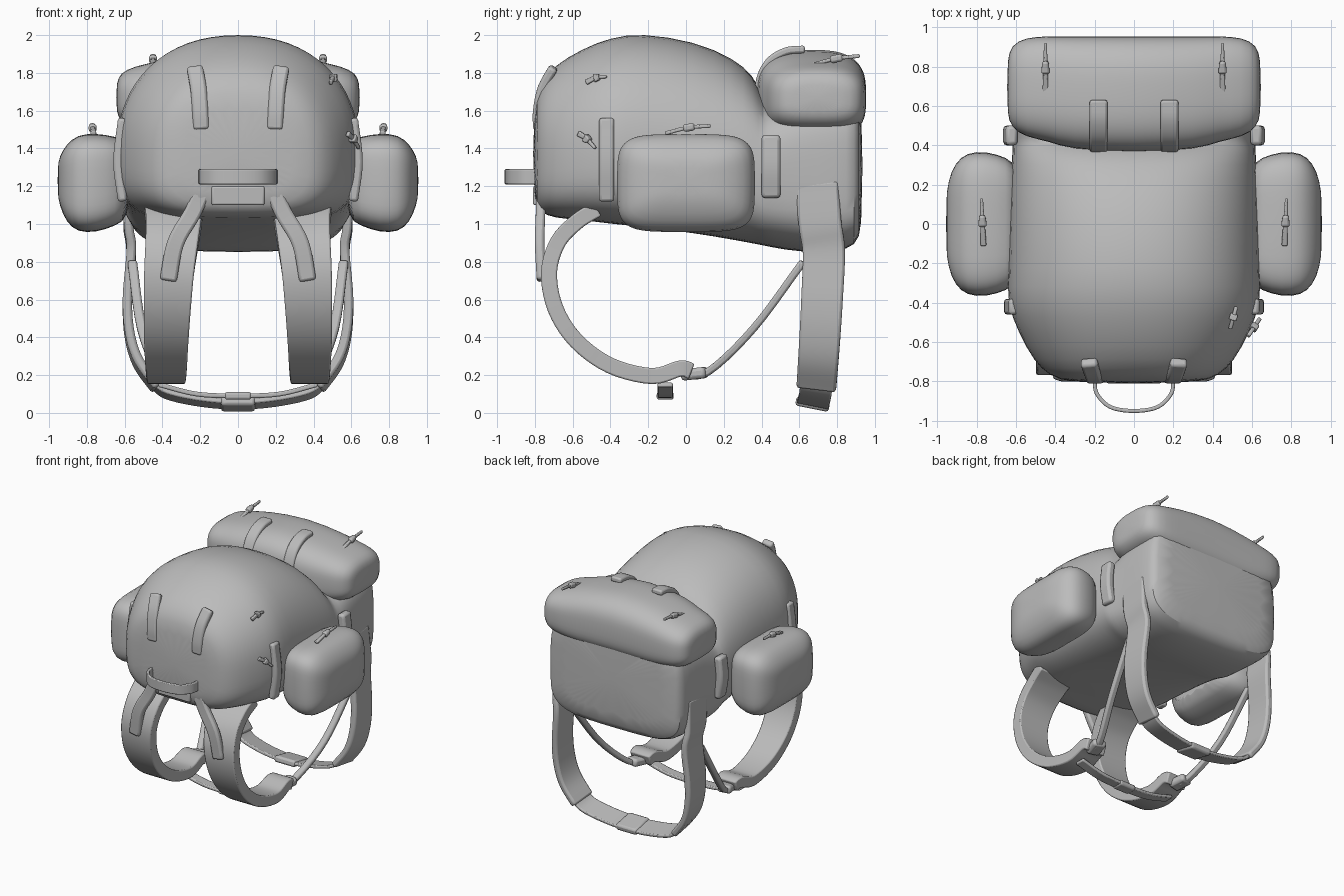
import bpy, bmesh, math
from mathutils import Vector

cube = bpy.data.objects.get("Cube")
if cube:
    bpy.data.objects.remove(cube)

fabric = bpy.data.materials.new("grey fabric")
fabric.use_nodes = True
grey = (0.5, 0.5, 0.5, 1)
fabric.diffuse_color = grey
fabric.node_tree.nodes["Principled BSDF"].inputs["Base Color"].default_value = grey


def skin(name, rings, mirror=False, subdivide=0, bevel=0):
    """Join equal rings of points into a closed tube object."""
    bm = bmesh.new()
    loops = [[bm.verts.new(p) for p in ring] for ring in rings]
    n = len(loops[0])
    for low, high in zip(loops, loops[1:]):
        for i in range(n):
            j = (i + 1) % n
            bm.faces.new((low[i], low[j], high[j], high[i]))
    bm.faces.new(loops[0][::-1])
    bm.faces.new(loops[-1])
    bmesh.ops.recalc_face_normals(bm, faces=bm.faces)
    mesh = bpy.data.meshes.new(name)
    bm.to_mesh(mesh)
    bm.free()
    mesh.materials.append(fabric)
    obj = bpy.data.objects.new(name, mesh)
    bpy.context.collection.objects.link(obj)
    if bevel:
        mod = obj.modifiers.new("soft edges", "BEVEL")
        mod.width, mod.segments = bevel, 2
    if mirror:
        mod = obj.modifiers.new("mirror", "MIRROR")
        mod.use_mirror_merge = False
    if subdivide:
        mod = obj.modifiers.new("smooth", "SUBSURF")
        mod.levels = mod.render_levels = subdivide
    bpy.ops.object.select_all(action="DESELECT")
    bpy.context.view_layer.objects.active = obj
    obj.select_set(True)
    bpy.ops.object.shade_smooth_by_angle(angle=math.radians(50))
    return obj


def section(centre, half, low, high, top, bottom, mid):
    """Rounded cross-section with its own squareness above and below."""
    points = []
    waist = low + (high - low) * mid
    for i in range(32):
        a = math.tau * (i + 0.5) / 32
        c, s = math.cos(a), math.sin(a)
        power = 2 / (top if s > 0 else bottom)
        reach = high - waist if s > 0 else waist - low
        points.append((centre + half * math.copysign(abs(c) ** power, c),
                       waist + reach * math.copysign(abs(s) ** power, s)))
    return points


def smooth_path(points, steps=5):
    """Catmull-Rom interpolation of equal-length tuples."""
    vecs = [Vector(p) for p in points]
    vecs = [vecs[0] * 2 - vecs[1]] + vecs + [vecs[-1] * 2 - vecs[-2]]
    out = []
    for a, b, c, d in zip(vecs, vecs[1:], vecs[2:], vecs[3:]):
        for k in range(steps):
            t = k / steps
            out.append(b + (c - a) * t / 2 + (a * 2 - b * 5 + c * 4 - d) * t * t / 2
                       + (b * 3 - a - c * 3 + d) * t ** 3 / 2)
    return out + [vecs[-2]]


def ribbon(name, path, across, width, thick, end_width=None, mirror=True):
    """Flat strap along a path, tapering from width to end_width."""
    pts = smooth_path(path)
    end_width = end_width or width
    rings = []
    for i, p in enumerate(pts):
        along = (pts[min(i + 1, len(pts) - 1)] - pts[max(i - 1, 0)]).normalized()
        side = Vector(across)
        side = (side - along * side.dot(along)).normalized()
        up = along.cross(side) * thick / 2
        t = i / (len(pts) - 1)
        side *= (width + (end_width - width) * t) / 2
        rings.append([p + side + up, p - side + up, p - side - up, p + side - up])
    return skin(name, rings, mirror, bevel=min(thick * 0.3, 0.02))


def both_sides(half):
    """Extend a path that ends on the centre line to the other side."""
    return half + [(-x, y, z) for x, y, z in half[-2::-1]]


X, Y, Z = (1, 0, 0), (0, 1, 0), (0, 0, 1)

# Main bag: y, half width, bottom, top, squareness above and below
bag = [(-.81, .34, 1.12, 1.65, 3, 3), (-.77, .43, 1.06, 1.75, 2.6, 3.5),
       (-.7, .51, 1.03, 1.84, 2.3, 3.5), (-.55, .59, 1.02, 1.93, 2.2, 3.5),
       (-.4, .65, 1.0, 1.99, 2.2, 3.5), (-.24, .64, .985, 2.015, 2.2, 3.5),
       (.05, .635, .95, 1.97, 2.2, 3.2), (.25, .63, .915, 1.88, 2.3, 3),
       (.36, .62, .895, 1.79, 2.6, 3), (.41, .62, .885, 1.66, 3, 3),
       (.46, .61, .875, 1.62, 4, 3), (.6, .6, .85, 1.66, 5, 3),
       (.8, .595, .85, 1.68, 5, 3.5), (.9, .58, .885, 1.68, 5, 4),
       (.935, .53, .97, 1.66, 5, 4)]
skin("main_bag", [[(a, y, b) for a, b in section(0, w, lo, hi, n, m, .4)]
                  for y, w, lo, hi, n, m in bag], subdivide=1)

# Rolled top pouch: x, front, back, bottom, top
roll = [(.645, .56, .83, 1.6, 1.74), (.625, .49, .91, 1.54, 1.8), (.55, .44, .95, 1.5, 1.835),
        (.43, .42, .955, 1.48, 1.86), (.34, .38, .955, 1.46, 1.89), (0, .36, .955, 1.46, 1.94)]
roll += [(-r[0],) + r[1:] for r in roll[-2::-1]]
skin("rolled_pouch", [[(x, a, b) for a, b in
                       section((f + k) / 2, (k - f) / 2, lo, hi, 2.8, 3.5, .5)]
                      for x, f, k, lo, hi in roll], subdivide=1)

# Side pockets: x, half length, bottom, top
pocket = [(.57, .29, 1.03, 1.43), (.65, .34, .99, 1.465), (.75, .37, .955, 1.48),
          (.85, .365, .955, 1.475), (.91, .31, 1.01, 1.42), (.945, .22, 1.1, 1.36),
          (.955, .12, 1.16, 1.3)]
skin("side_pocket", [[(x, a, b) for a, b in section(0, w, lo, hi, 4.5, 4.5, .5)]
                     for x, w, lo, hi in pocket], mirror=True, subdivide=1)

# Padded shoulder straps
ribbon("shoulder_strap",
       [(.34, -.47, 1.08), (.34, -.58, 1.01), (.35, -.68, .9), (.365, -.725, .74),
        (.375, -.69, .55), (.38, -.58, .38), (.38, -.4, .25), (.38, -.18, .195),
        (.38, -.03, .235), (.38, .03, .22)], X, .31, .085, .17)
ribbon("load_strap", [(.17, -.77, 1.22), (.24, -.77, 1.06), (.33, -.775, .9),
                      (.37, -.765, .7)], X, .09, .05)
ribbon("lower_webbing", [(.38, -.02, .2), (.42, .12, .22), (.51, .36, .45), (.56, .62, .8)],
       X, .05, .04)
ribbon("webbing_buckle", [(.38, -.02, .2), (.41, .11, .215)], X, .1, .06)

# Chest strap between the shoulder straps
ribbon("chest_strap", both_sides([(.42, -.11, .15), (.22, -.11, .1), (0, -.11, .09)]),
       Y, .08, .025, mirror=False)
ribbon("chest_buckle", [(-.07, -.11, .09), (.07, -.11, .09)], Y, .09, .04, mirror=False)

# Hip belt: padded wings and thinner webbing
tilt = (0, 1, -.2)
ribbon("hip_wing", [(.57, .69, 1.22), (.58, .71, 1.0), (.565, .73, .85), (.585, .72, .6),
                    (.575, .71, .42), (.53, .7, .27), (.43, .69, .13)], tilt, .23, .05, .21)
ribbon("hip_webbing", both_sides([(.46, .69, .16), (.38, .685, .1), (.2, .675, .06),
                                  (0, .67, .045)]), tilt, .17, .025, mirror=False)
ribbon("hip_buckle", [(-.09, .67, .047), (.09, .67, .047)], tilt, .18, .05, mirror=False)

# Carry handle with its backing patch
ribbon("carry_handle", both_sides([(.2, -.78, 1.25), (.19, -.86, 1.25), (.12, -.93, 1.25),
                                   (0, -.95, 1.25)]), Z, .08, .02, mirror=False)
ribbon("handle_patch", [(-.14, -.795, 1.15), (.14, -.795, 1.15)], Z, .1, .03, mirror=False)

# Attachment loops on the front, the roll and the sides
ribbon("front_loop", [(.195, -.785, 1.5), (.2, -.785, 1.6), (.21, -.76, 1.72),
                      (.23, -.70, 1.83)], X, .085, .05)
ribbon("roll_loop", [(.18, .385, 1.64), (.18, .39, 1.76), (.18, .44, 1.86), (.18, .53, 1.915),
                     (.18, .63, 1.925)], X, .09, .04)
ribbon("rear_side_strap", [(.61, .45, 1.14), (.635, .45, 1.3), (.62, .45, 1.47)], Y, .1, .06)
ribbon("front_side_strap", [(.61, -.42, 1.12), (.635, -.42, 1.33), (.61, -.42, 1.56)],
       Y, .08, .05)


def zip_pull(name, start, end, across=X, mirror=True):
    """Cord with a swollen knot in the middle."""
    a, b = Vector(start), Vector(end)
    rise = Vector((0, 0, .01))
    ribbon(name + "_cord", [a, a.lerp(b, .5) + rise, b], across, .03, .02, .015, mirror)
    ribbon(name + "_knot", [a.lerp(b, .4) + rise, a.lerp(b, .65) + rise], across,
           .045, .04, .03, mirror)


# Zip pulls
zip_pull("roll_zip", (.45, .66, 1.84), (.45, .92, 1.89))
zip_pull("pocket_zip", (.765, -.11, 1.48), (.775, .13, 1.52))
zip_pull("upper_side_zip", (.49, -.53, 1.75), (.52, -.42, 1.78), Z, False)
zip_pull("lower_side_zip", (.58, -.57, 1.48), (.64, -.48, 1.4), Z, False)
